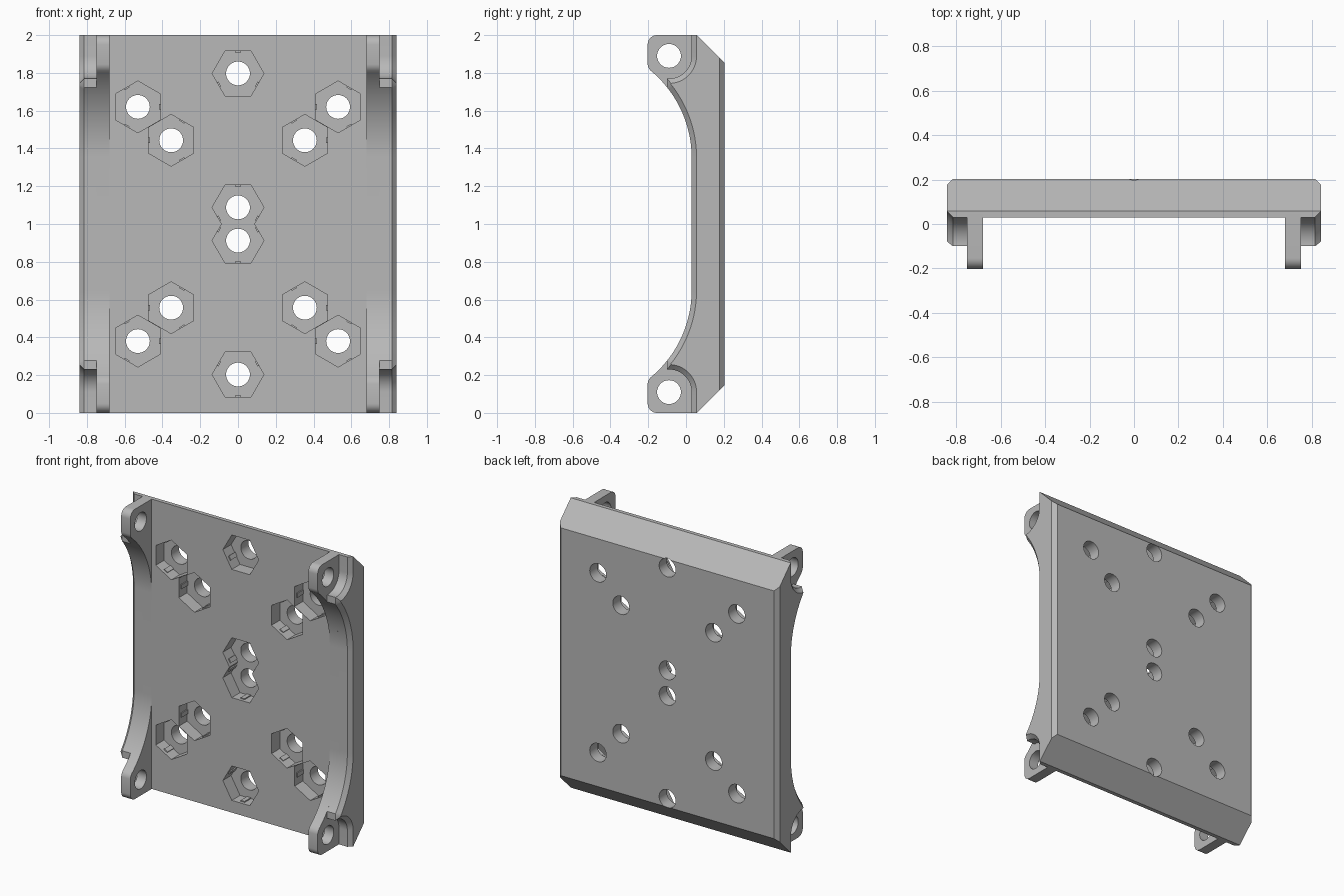
import bpy, bmesh
from math import sin, cos, pi, radians, sqrt, atan2
from mathutils import Matrix, Vector

if "Cube" in bpy.data.objects:
    bpy.data.objects.remove(bpy.data.objects["Cube"])

# Main dimensions
FRONT, BACK, RIM = 0.03, 0.203, 0.057     # plate front, plate back, start of end chamfer
WALL_IN, WALL_OUT, SIDE = 0.68, 0.75, 0.84
BEVEL = 0.026
EAR = (-0.09, 1.89)                       # ear hole centre (y, z)
EAR_FRONT, HOLE_R = -0.203, 0.063
ARC_R, ARC_Z = 0.6, 1.35                  # large concave sweep
ARC_Y = FRONT - ARC_R

grey = bpy.data.materials.new("plain_grey")
grey.use_nodes = True
grey.diffuse_color = (0.48, 0.48, 0.48, 1)
grey.node_tree.nodes["Principled BSDF"].inputs["Base Color"].default_value = grey.diffuse_color


def make_object(name, bm):
    bmesh.ops.recalc_face_normals(bm, faces=bm.faces)
    mesh = bpy.data.meshes.new(name)
    bm.to_mesh(mesh)
    bm.free()
    mesh.materials.append(grey)
    obj = bpy.data.objects.new(name, mesh)
    bpy.context.collection.objects.link(obj)
    return obj


def loft(name, sections):
    """Skin matching (y, z) outlines placed at successive x positions."""
    bm = bmesh.new()
    rings = [[bm.verts.new((x, y, z)) for y, z in pts] for x, pts in sections]
    for a, b in zip(rings, rings[1:]):
        for i in range(len(a)):
            j = (i + 1) % len(a)
            bm.faces.new((a[i], a[j], b[j], b[i]))
    bm.faces.new(rings[0])
    bm.faces.new(rings[-1])
    return make_object(name, bm)


def arc(cy, cz, r, start, end, n):
    return [(cy + r * cos(start + (end - start) * i / n),
             cz + r * sin(start + (end - start) * i / n)) for i in range(n + 1)]


def outline(upper_front, inset=0):
    """Mirror an upper front contour about mid height and close it along the back."""
    lower = [(y, 2 - z) for y, z in reversed(upper_front)]
    back = BACK - inset
    drop = back - RIM - 0.001
    rim = RIM + 0.001
    return upper_front + lower + [(rim, 0), (back, drop), (back, 2 - drop), (rim, 2)]


def sweep(y_start, r):
    """Large arc from depth y_start down to where it meets the plate front."""
    dy = y_start - ARC_Y
    return arc(ARC_Y, ARC_Z, r, atan2(sqrt(r * r - dy * dy), dy), 0, 28)


def flange_outline(inset):
    # Washer relief around the ear hole, then the sweep, both offset by the bevel
    r = 0.12 + inset
    tip = -0.10 + 0.8 * inset
    end = -atan2(sqrt(r * r - (tip - EAR[0]) ** 2), tip - EAR[0])
    front = [(FRONT + inset, 2)] + arc(*EAR, r, 0, end, 16)
    return outline(front + sweep(tip, ARC_R + inset), inset)


def wall_outline():
    # Rounded ear corner, short flat front, eased lower corner, sweep
    corner = arc(EAR_FRONT + 0.05, 1.95, 0.05, pi / 2, pi, 8)
    ease = [(EAR_FRONT, 1.845), (EAR_FRONT + 0.004, 1.828)]
    return outline(corner + ease + sweep(EAR_FRONT + 0.014, ARC_R))


def prism(sides, r, centre, length, axis, turn=0):
    bm = bmesh.new()
    rot = Matrix.Rotation(pi / 2, 4, axis) @ Matrix.Rotation(turn, 4, 'Z')
    bmesh.ops.create_cone(bm, cap_ends=True, segments=sides, radius1=r, radius2=r,
                          depth=length, matrix=Matrix.Translation(centre) @ rot)
    return make_object("cutter", bm)


def cut(target, cutter):
    cutter.hide_render = True
    mod = target.modifiers.new("cut", 'BOOLEAN')
    mod.operation, mod.solver, mod.object = 'DIFFERENCE', 'EXACT', cutter
    bpy.context.view_layer.objects.active = target
    bpy.ops.object.modifier_apply(modifier=mod.name)
    bpy.data.objects.remove(cutter)


# Central plate
plate = loft("mounting_plate", [(x, outline([(FRONT, 2)])) for x in (-WALL_IN, WALL_IN)])
parts = [plate]

# Side walls with ears, and bevelled outer flanges
for side, s in (("left", 1), ("right", -1)):
    wall = loft(side + "_ear_wall", [(s * x, wall_outline()) for x in (WALL_IN, WALL_OUT)])
    for z in (EAR[1], 2 - EAR[1]):
        cut(wall, prism(40, HOLE_R, (s * 0.715, EAR[0], z), 0.2, 'Y'))
    flange = loft(side + "_flange", [
        (s * WALL_OUT, flange_outline(0)),
        (s * (SIDE - BEVEL), flange_outline(0)),
        (s * SIDE, flange_outline(BEVEL))])
    parts += [wall, flange]

# Nut pockets: x, z, whether a corner points up, direction of the first grip rib
pockets = []
for v in (1, -1):
    pockets += [(0, 1 + v * 0.088, False, v * 90), (0, 1 + v * 0.797, False, v * 90)]
    for h in (1, -1):
        pockets += [(h * 0.53, 1 + v * 0.62, True, 90 + h * 90),
                    (h * 0.354, 1 + v * 0.443, True, 90 - h * 90)]

POCKET_FLOOR, HEX_R = 0.12, 0.137
ribs = bmesh.new()
for x, z, pointed, first in pockets:
    turn = pi / 6 if pointed else 0
    probe = prism(6, HEX_R, (x, POCKET_FLOOR - 0.1, z), 0.2, 'X', turn + pi / 2)
    # Align a corner with the wanted axis whatever the primitive's start angle
    corner = probe.data.vertices[0].co - Vector((x, 0, z))
    want_up = (abs(corner.z) > 0.95 * HEX_R) or (abs(corner.x) < 0.05 * HEX_R) \
        or abs(abs(corner.x) - HEX_R * cos(pi / 6)) < 0.001
    if want_up != pointed:
        bpy.data.objects.remove(probe)
        probe = prism(6, HEX_R, (x, POCKET_FLOOR - 0.1, z), 0.2, 'X', turn + pi / 2 + pi / 6)
    cut(plate, probe)
    cut(plate, prism(40, HOLE_R, (x, 0.1, z), 0.4, 'X'))
    # Small grip ribs on alternate pocket walls
    for k in range(3):
        a = radians(first + 120 * k)
        d = HEX_R * cos(pi / 6)
        place = Matrix.Translation((x + d * cos(a), 0.085, z + d * sin(a))) \
            @ Matrix.Rotation(-a, 4, 'Y') @ Matrix.Diagonal((0.014, 0.068, 0.03, 1))
        bmesh.ops.create_cube(ribs, size=1, matrix=place)
parts.append(make_object("pocket_grip_ribs", ribs))

# Smooth the curved walls, keep the crisp edges
bpy.ops.object.select_all(action='DESELECT')
for obj in parts:
    obj.select_set(True)
bpy.context.view_layer.objects.active = plate
bpy.ops.object.shade_smooth_by_angle(angle=radians(30))
